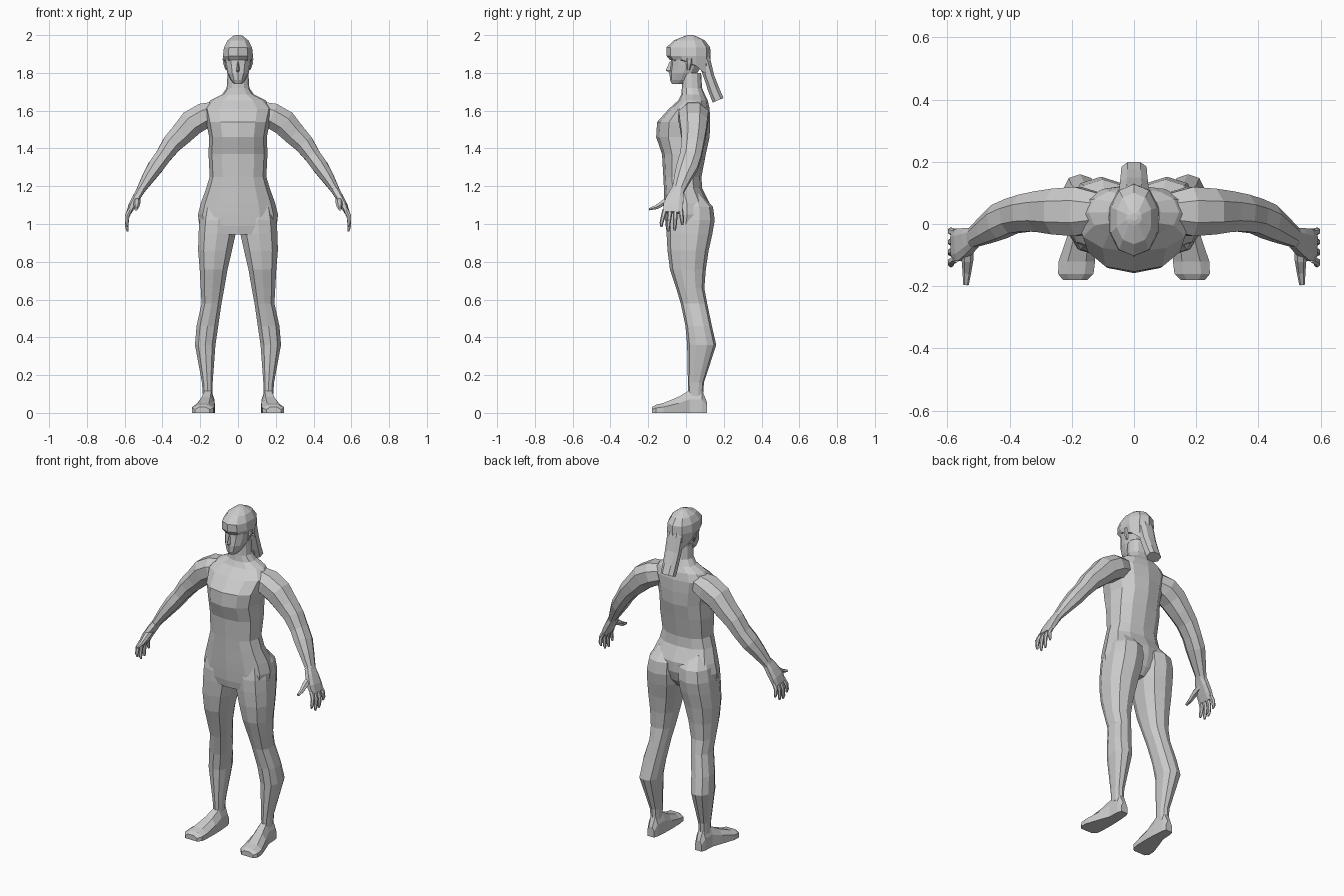
import bpy, bmesh, math
from mathutils import Vector

grey = bpy.data.materials.new("plain grey")
grey.diffuse_color = (0.6, 0.6, 0.6, 1)


def loft(bm, rings):
    """Skin a list of equal point rings and cap both ends."""
    vs = [[bm.verts.new(p) for p in r] for r in rings]
    n = len(vs[0])
    for a, b in zip(vs, vs[1:]):
        for i in range(n):
            j = (i + 1) % n
            bm.faces.new((a[i], a[j], b[j], b[i]))
    bm.faces.new(vs[0])
    bm.faces.new(vs[-1])


def oval(n, p=2.0, turn=0.0):
    """Unit rounded-box outline; larger p is squarer."""
    out = []
    for i in range(n):
        a = 2 * math.pi * (i + turn) / n
        c, s = math.cos(a), math.sin(a)
        out.append((math.copysign(abs(c) ** (2 / p), c), math.copysign(abs(s) ** (2 / p), s)))
    return out


def stack(rows, n=12, p=2.3):
    """Horizontal rings from rows of z, x0, x1, y front, y back."""
    return [[((x0 + x1) / 2 + s * (x1 - x0) / 2, (f + b) / 2 - c * (b - f) / 2, z)
             for c, s in oval(n, p)] for z, x0, x1, f, b in rows]


def tube(rows, n=8, p=2.2, ref=(0, 1, 0)):
    """Rings across a path of x, y, z, thickness, width."""
    pts = [Vector(r[:3]) for r in rows]
    rings = []
    for i, r in enumerate(rows):
        t = (pts[min(i + 1, len(pts) - 1)] - pts[max(i - 1, 0)]).normalized()
        v = Vector(ref)
        v = (v - t * v.dot(t)).normalized()
        u = t.cross(v)
        rings.append([pts[i] + u * c * r[3] + v * s * r[4] for c, s in oval(n, p, 0.5)])
    return rings


def part(name, shapes, mirrored=False):
    bm = bmesh.new()
    for rings in shapes:
        loft(bm, rings)
        if mirrored:
            loft(bm, [[(-q[0], q[1], q[2]) for q in r] for r in rings])
    bmesh.ops.recalc_face_normals(bm, faces=bm.faces)
    me = bpy.data.meshes.new(name)
    bm.to_mesh(me)
    bm.free()
    me.materials.append(grey)
    ob = bpy.data.objects.new(name, me)
    bpy.context.collection.objects.link(ob)
    return ob


def fuse(base, other):
    """Weld another part into the base skin."""
    m = base.modifiers.new("weld", 'BOOLEAN')
    m.operation, m.solver, m.object = 'UNION', 'EXACT', other
    bpy.context.view_layer.objects.active = base
    bpy.ops.object.modifier_apply(modifier=m.name)
    bpy.data.objects.remove(other)


# Torso with neck
torso = [(0.945, 0.14, -0.10, 0.07), (0.99, 0.205, -0.108, 0.105), (1.05, 0.212, -0.112, 0.125),
         (1.11, 0.197, -0.115, 0.125), (1.19, 0.168, -0.117, 0.085), (1.25, 0.15, -0.12, 0.082),
         (1.37, 0.156, -0.127, 0.105), (1.46, 0.153, -0.158, 0.125), (1.54, 0.168, -0.153, 0.128),
         (1.61, 0.185, -0.09, 0.125), (1.655, 0.145, -0.04, 0.115), (1.685, 0.085, -0.025, 0.10),
         (1.72, 0.06, -0.022, 0.085), (1.80, 0.055, -0.02, 0.08)]
body = part("body", [stack([(z, -w, w, f, b) for z, w, f, b in torso])])

# Legs with rounded seat
legs = part("legs", [stack([
    (0.09, 0.135, 0.187, 0.012, 0.09), (0.16, 0.133, 0.192, 0.01, 0.095),
    (0.36, 0.117, 0.23, 0.006, 0.16), (0.46, 0.102, 0.222, -0.003, 0.137),
    (0.58, 0.085, 0.195, -0.028, 0.112), (0.66, 0.07, 0.2, -0.052, 0.097),
    (0.76, 0.052, 0.206, -0.085, 0.105), (0.86, 0.028, 0.215, -0.098, 0.12),
    (0.95, 0.008, 0.213, -0.103, 0.14), (1.02, 0.004, 0.208, -0.103, 0.152),
    (1.09, 0.006, 0.195, -0.09, 0.143), (1.16, 0.03, 0.155, -0.05, 0.08)], 10, 2.4)], True)

# Feet: cross-sections from heel to toe
foot = []
for y, x0, x1, h in [(0.11, 0.138, 0.182, 0.06), (0.085, 0.13, 0.19, 0.12), (0.02, 0.125, 0.193, 0.12),
                     (-0.04, 0.123, 0.215, 0.085), (-0.12, 0.125, 0.242, 0.052),
                     (-0.16, 0.13, 0.244, 0.043), (-0.18, 0.15, 0.228, 0.03)]:
    d = (x1 - x0) * 0.25
    foot.append([(x0, y, 0), (x1, y, 0), (x1, y, h * 0.6), (x1 - d, y, h), (x0 + d, y, h), (x0, y, h * 0.6)])
feet = part("feet", [foot], True)

# Arms from shoulder to wrist
arms = part("arms", [tube([
    (0.10, 0.04, 1.595, 0.06, 0.06), (0.18, 0.04, 1.573, 0.073, 0.085),
    (0.245, 0.04, 1.535, 0.074, 0.079), (0.30, 0.04, 1.475, 0.064, 0.07),
    (0.35, 0.035, 1.425, 0.056, 0.064), (0.395, 0.025, 1.36, 0.046, 0.06),
    (0.435, 0.007, 1.305, 0.045, 0.06), (0.475, -0.018, 1.245, 0.036, 0.048),
    (0.512, -0.04, 1.185, 0.025, 0.036), (0.525, -0.05, 1.16, 0.022, 0.035)], 8)], True)
for limb in (legs, feet, arms):
    fuse(body, limb)

# Hands: palm, four fingers and a thumb
hand = [tube([(0.515, -0.045, 1.18, 0.022, 0.034), (0.535, -0.055, 1.145, 0.022, 0.045),
              (0.56, -0.067, 1.10, 0.02, 0.055), (0.578, -0.07, 1.06, 0.014, 0.053)], 8, 3)]
for y, tip, reach in [(-0.112, 0.985, -0.13), (-0.083, 0.96, -0.095), (-0.055, 0.965, -0.06), (-0.028, 0.995, -0.02)]:
    hand.append(tube([(0.572, y, 1.075, 0.013, 0.013), (0.588, (y + reach) / 2, (tip + 1.075) / 2 + 0.01, 0.012, 0.012),
                      (0.588, reach, tip + 0.02, 0.010, 0.010), (0.585, reach, tip, 0.005, 0.006)], 6, 2))
hand.append(tube([(0.535, -0.065, 1.135, 0.018, 0.018), (0.535, -0.115, 1.115, 0.017, 0.019),
                  (0.537, -0.155, 1.09, 0.013, 0.014), (0.54, -0.195, 1.078, 0.007, 0.009)], 6, 2, (1, 0, 0)))
part("hands", hand, True)

# Face and skull
part("head", [stack([(z, -w, w, f, b) for z, w, f, b in [
    (1.742, 0.022, -0.075, -0.01), (1.762, 0.038, -0.085, 0.03), (1.80, 0.057, -0.087, 0.06),
    (1.84, 0.066, -0.082, 0.085), (1.865, 0.07, -0.08, 0.09), (1.90, 0.07, -0.08, 0.09)]], 12, 2.2)])

# Nose, wedge shaped
part("nose", [[[(-w, -0.06, z), (0, f, z), (w, -0.06, z)] for z, w, f in
               [(1.80, 0.016, -0.085), (1.812, 0.018, -0.108), (1.86, 0.01, -0.086)]]])

# Ears
part("ears", [stack([(1.815, 0.058, 0.066, 0.005, 0.02), (1.85, 0.06, 0.08, 0.0, 0.033),
                     (1.875, 0.06, 0.083, 0.003, 0.033)], 6)], True)

# Hair cap, falling lower at the back of the head
cap = stack([(z, -w, w, f, b) for z, w, f, b in [
    (1.868, 0.074, -0.085, 0.122), (1.89, 0.083, -0.103, 0.13), (1.935, 0.078, -0.103, 0.128),
    (1.972, 0.058, -0.065, 0.10), (1.996, 0.026, -0.005, 0.05), (2.0, 0.012, 0.01, 0.035)]], 10, 2.2)
cap[0] = [(x, y, z - max(0, y - 0.02) * 0.9) for x, y, z in cap[0]]
part("hair_cap", [cap])

# Hair tail hanging down behind
part("hair_tail", [tube([(0, 0.075, 1.92, 0.04, 0.045), (0, 0.098, 1.86, 0.035, 0.05),
                         (0, 0.122, 1.78, 0.03, 0.048), (0, 0.147, 1.71, 0.032, 0.045),
                         (0, 0.17, 1.655, 0.033, 0.043)], 8, 2.6, (1, 0, 0))])
